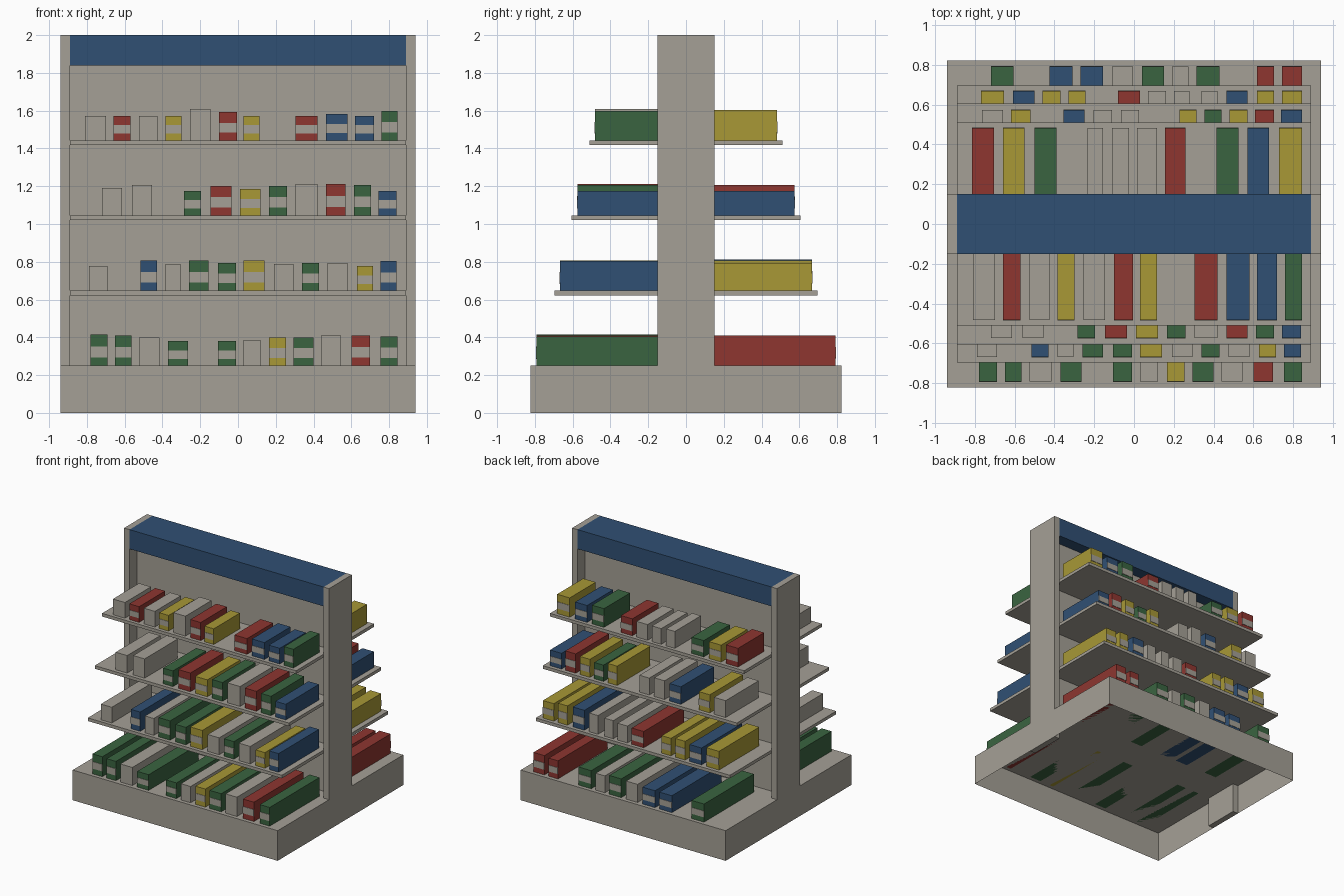
import bpy, bmesh


def material(name, rgb):
    m = bpy.data.materials.new(name)
    lin = [(c / 255 / 12.92) if c < 10 else ((c / 255 + 0.055) / 1.055) ** 2.4 for c in rgb]
    m.diffuse_color = (*lin, 1)
    return m


MATS = {
    "grey": material("warm grey", (165, 160, 150)),
    "blue": material("navy blue", (48, 80, 116)),
    "green": material("dark green", (58, 100, 64)),
    "red": material("brick red", (142, 54, 48)),
    "yellow": material("mustard yellow", (168, 152, 54)),
}


def box(name, x0, x1, y0, y1, z0, z1, color="grey", open_bottom=False):
    bm = bmesh.new()
    bmesh.ops.create_cube(bm, size=1)
    for v in bm.verts:
        v.co = (x1 if v.co.x > 0 else x0, y1 if v.co.y > 0 else y0, z1 if v.co.z > 0 else z0)
    if open_bottom:
        bm.normal_update()
        bmesh.ops.delete(bm, geom=[f for f in bm.faces if f.normal.z < -0.5], context='FACES')
    me = bpy.data.meshes.new(name)
    bm.to_mesh(me)
    bm.free()
    me.materials.append(MATS[color])
    ob = bpy.data.objects.new(name, me)
    bpy.context.collection.objects.link(ob)
    return ob


# Hollow plinth, end uprights, centre panel and header
box("base", -0.94, 0.94, -0.823, 0.823, 0, 0.25, open_bottom=True)
for side, s in (("left", -1), ("right", 1)):
    xs = sorted((s * 0.89, s * 0.94))
    box(side + "_upright", *xs, -0.15, 0.15, 0, 2)
box("centre_panel", -0.89, 0.89, -0.05, 0.05, 0.25, 1.84)
box("header", -0.89, 0.89, -0.15, 0.15, 1.84, 2, "blue")

# Shelves, both sides of the panel
for name, depth, top in (("top", 0.51, 1.443), ("middle", 0.605, 1.046), ("lower", 0.697, 0.648)):
    box(name + "_shelf", -0.89, 0.89, -depth, depth, top - 0.026, top)


# Row of cartons; coloured ones carry a grey label on the outer end
def stock(name, side, z, reach, items):
    for i, (color, x0, x1, h) in enumerate(items):
        ys = sorted((side * 0.14, side * reach))
        box(f"{name}_carton_{i + 1}", x0, x1, *ys, z, z + h, color)
        if color != "grey":
            ys = sorted((side * reach, side * (reach + 0.003)))
            box(f"{name}_label_{i + 1}", x0, x1, *ys, z + 0.27 * h, z + 0.62 * h)


stock("front_top", -1, 1.443, 0.482, [
    ("grey", -.81, -.70, .13), ("red", -.66, -.57, .13), ("grey", -.525, -.425, .13),
    ("yellow", -.385, -.30, .13), ("grey", -.255, -.145, .165), ("red", -.10, -.005, .15),
    ("yellow", .03, .115, .13), ("red", .305, .42, .13), ("blue", .465, .58, .14),
    ("blue", .62, .72, .13), ("green", .76, .845, .155)])
stock("front_middle", -1, 1.046, 0.574, [
    ("grey", -.72, -.615, .145), ("grey", -.56, -.455, .16), ("green", -.285, -.195, .13),
    ("red", -.145, -.035, .155), ("yellow", .01, .12, .14), ("green", .165, .26, .155),
    ("grey", .305, .42, .165), ("red", .465, .57, .165), ("green", .615, .705, .16),
    ("blue", .745, .84, .13)])
stock("front_lower", -1, 0.648, 0.668, [
    ("grey", -.79, -.69, .13), ("blue", -.515, -.43, .16), ("grey", -.385, -.305, .14),
    ("green", -.26, -.155, .16), ("green", -.105, -.01, .145), ("yellow", .03, .14, .16),
    ("grey", .19, .295, .14), ("green", .34, .43, .145), ("grey", .475, .58, .145),
    ("yellow", .63, .715, .13), ("blue", .755, .84, .155)])
stock("front_base", -1, 0.25, 0.792, [
    ("green", -.78, -.69, .165), ("green", -.65, -.565, .16), ("grey", -.525, -.415, .15),
    ("green", -.37, -.265, .13), ("green", -.105, -.01, .13), ("grey", .03, .12, .135),
    ("yellow", .165, .255, .15), ("green", .295, .40, .15), ("grey", .44, .545, .16),
    ("red", .60, .70, .16), ("green", .755, .845, .155)])

stock("back_top", 1, 1.443, 0.482, [
    ("red", -.815, -.705, .155), ("yellow", -.66, -.55, .14), ("green", -.50, -.39, .135),
    ("grey", -.235, -.155, .14), ("grey", -.11, -.025, .13), ("grey", .015, .115, .13),
    ("red", .155, .26, .14), ("green", .415, .525, .155), ("blue", .57, .68, .14),
    ("yellow", .73, .845, .16)])
stock("back_middle", 1, 1.046, 0.574, [
    ("grey", -.765, -.66, .14), ("yellow", -.62, -.52, .15), ("blue", -.355, -.25, .145),
    ("grey", -.205, -.11, .155), ("grey", -.065, .025, .14), ("yellow", .23, .315, .16),
    ("green", .355, .44, .135), ("yellow", .48, .57, .15), ("red", .61, .705, .16),
    ("blue", .74, .845, .13)])
stock("back_lower", 1, 0.648, 0.668, [
    ("yellow", -.77, -.655, .155), ("blue", -.61, -.50, .14), ("yellow", -.46, -.37, .155),
    ("yellow", -.33, -.245, .145), ("red", -.08, .03, .135), ("grey", .07, .16, .14),
    ("grey", .20, .28, .15), ("grey", .34, .42, .155), ("blue", .465, .57, .165),
    ("yellow", .62, .705, .16), ("yellow", .745, .845, .145)])
stock("back_base", 1, 0.25, 0.792, [
    ("green", -.72, -.605, .15), ("blue", -.425, -.31, .14), ("blue", -.27, -.155, .14),
    ("grey", -.11, -.005, .15), ("green", .04, .15, .155), ("grey", .19, .275, .14),
    ("green", .315, .43, .15), ("red", .62, .705, .15), ("red", .745, .845, .16)])
